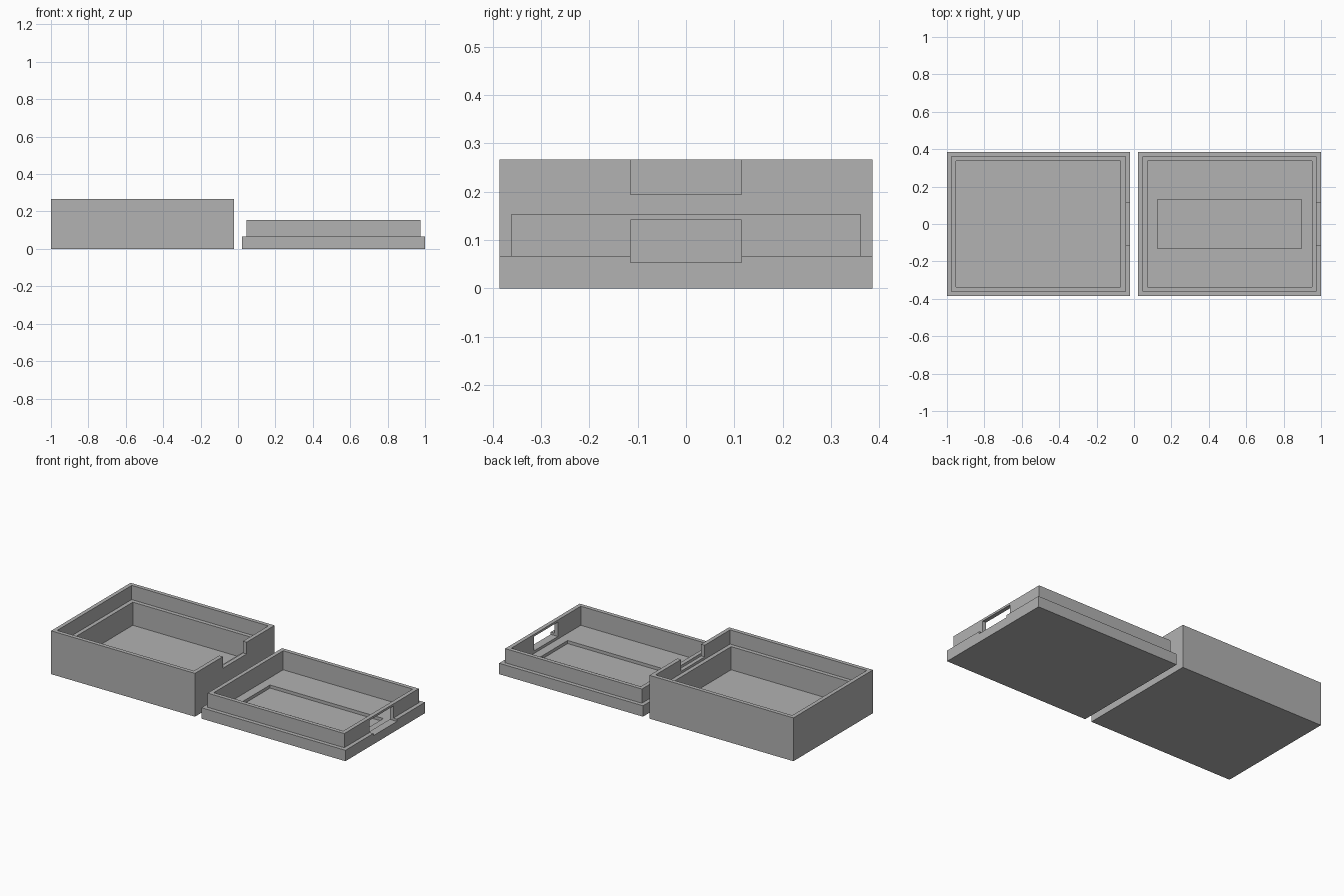
import bpy

cube = bpy.data.objects.get("Cube")
if cube:
    bpy.data.objects.remove(cube, do_unlink=True)

# One plain grey for both halves
grey = bpy.data.materials.new("plain_grey")
grey.use_nodes = True
colour = (0.445, 0.445, 0.445, 1)
grey.diffuse_color = colour
grey.node_tree.nodes["Principled BSDF"].inputs["Base Color"].default_value = colour

HALF_X, HALF_Y = 0.489, 0.386   # outer half-size of each tray
WALL = 0.0245                   # one wall layer; full wall is two layers
CENTRE = 0.511                  # tray centre distance from x = 0
FLOOR, SLOT = 0.037, 0.115      # floor height, slot half-width
BOX_TOP, LID_BASE, LID_TOP = 0.266, 0.067, 0.154
LIP = LID_TOP - LID_BASE


def block(name, x0, x1, half_y, z0, z1):
    """Cuboid centred on y = 0."""
    bpy.ops.mesh.primitive_cube_add(size=1, location=((x0 + x1) / 2, 0, (z0 + z1) / 2))
    ob = bpy.context.object
    ob.name = name
    ob.scale = (x1 - x0, 2 * half_y, z1 - z0)
    bpy.ops.object.transform_apply(location=True, rotation=True, scale=True)
    ob.data.materials.append(grey)
    return ob


def inset_block(name, cx, layers, z0, z1):
    """Tray outline moved inwards by a number of wall layers."""
    d = layers * WALL
    return block(name, cx - HALF_X + d, cx + HALF_X - d, HALF_Y - d, z0, z1)


def combine(target, tool, operation="DIFFERENCE"):
    mod = target.modifiers.new("shape", "BOOLEAN")
    mod.object, mod.operation, mod.solver = tool, operation, "EXACT"
    bpy.ops.object.select_all(action="DESELECT")
    bpy.context.view_layer.objects.active = target
    target.select_set(True)
    bpy.ops.object.modifier_apply(modifier=mod.name)
    bpy.data.objects.remove(tool, do_unlink=True)


# Box: deep tray with a stepped rim and a notch in the inner end
box = inset_block("box_base", -CENTRE, 0, 0, BOX_TOP)
combine(box, inset_block("cavity", -CENTRE, 2, FLOOR, 0.4))
combine(box, inset_block("rim_step", -CENTRE, 1, BOX_TOP - LIP, 0.4))
end = -CENTRE + HALF_X
combine(box, block("notch", end - 1.5 * WALL, end + 0.1, SLOT, 0.194, 0.4))

# Lid: shallow tray with a raised lip, a sunken panel and a window in the outer end
lid = inset_block("lid", CENTRE, 0, 0, LID_BASE)
combine(lid, inset_block("lip", CENTRE, 1, 0.02, LID_TOP), "UNION")
combine(lid, inset_block("cavity", CENTRE, 2, FLOOR, 0.4))
combine(lid, block("floor_recess", CENTRE - 0.385, CENTRE + 0.385, 0.131, 0.018, 0.06))
end = CENTRE + HALF_X
combine(lid, block("window", end - 3 * WALL, end + 0.1, SLOT, 0.053, 0.141))
